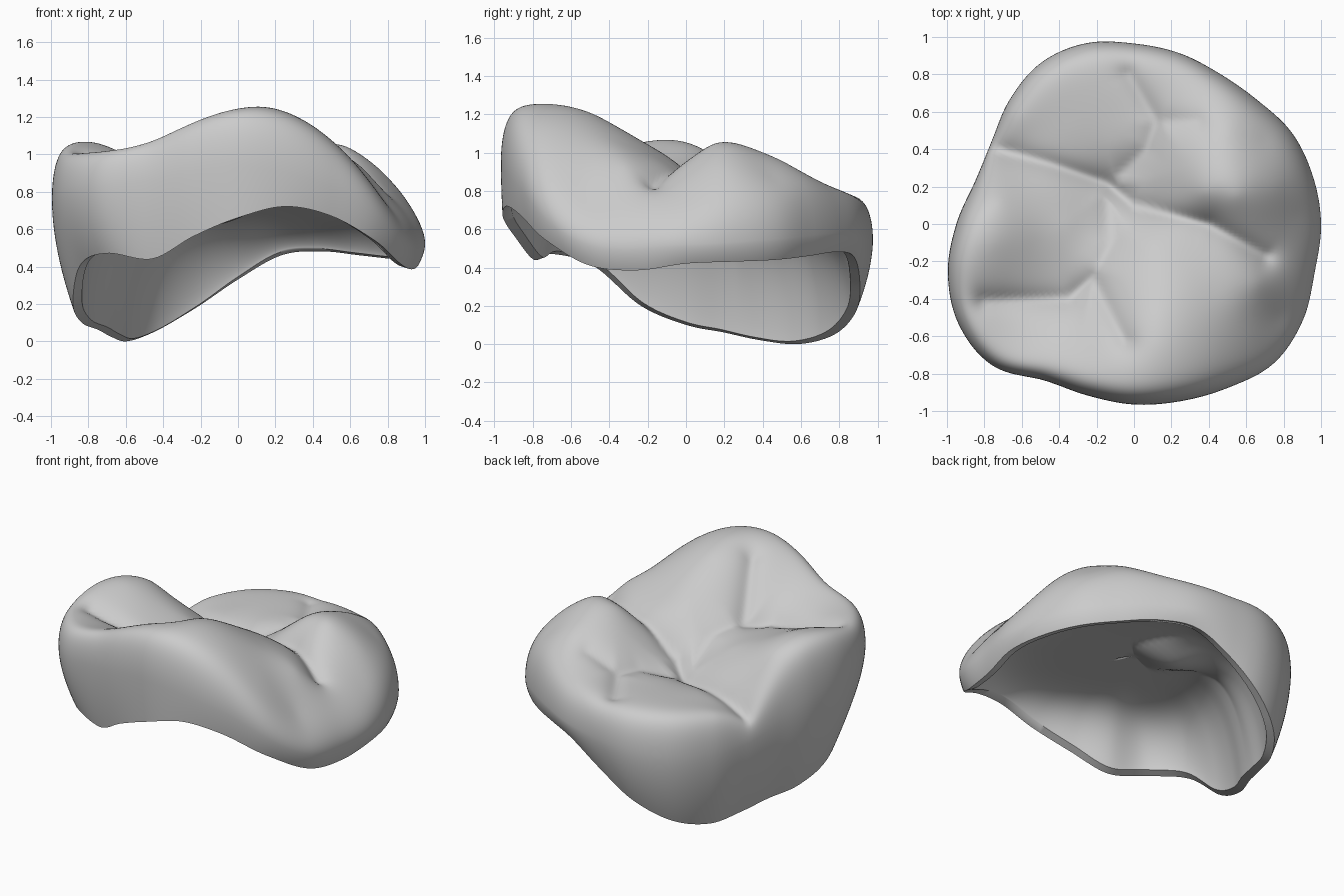
import bpy, bmesh, math
from mathutils import Vector

if "Cube" in bpy.data.objects:
    bpy.data.objects.remove(bpy.data.objects["Cube"])

# Outline radius and margin height every 15 degrees; equator height and margin taper every 30
OUTLINE = [1.0, .99, .975, .935, .925, .945, .965, 1.0, .995, .94, .88, .88,
           .95, 1.03, 1.08, 1.07, .965, .95, .965, .98, 1.01, 1.055, 1.04, 1.0]
MARGIN = [.42, .43, .44, .46, .48, .46, .33, .17, .05, 0, .02, .06,
          .1, .2, .41, .47, .44, .56, .66, .72, .67, .54, .41, .385]
EQUATOR = [.52, .55, .58, .56, .5, .52, .7, .8, .86, .95, .84, .53]
TAPER = [.97, .97, .97, .94, .9, .88, .88, .9, .95, .99, .985, .97]

# Cusp and fossa heights (x, y, z)
FRONT_CUSP = [(0, -.85, 1.25), (.2, -.82, 1.24), (-.35, -.77, 1.13), (-.6, -.68, 1.03),
              (.1, -.65, 1.25), (.42, -.7, 1.14), (.62, -.6, .96), (.78, -.5, .76),
              (.12, -.48, 1.2), (.15, -.3, 1.1), (.42, -.35, 1.06), (.1, -.1, .98),
              (.66, -.32, .94), (-.1, -.6, 1.17)]
RIGHT_CUSP = [(.38, .17, 1.03), (.55, .15, 1.05), (.76, .2, .92), (.88, .05, .77), (.5, .5, .96),
              (.5, .32, 1.03), (.4, .72, .85), (.7, .45, .88), (.65, -.14, .91), (.4, 0, .95),
              (.85, -.22, .75)]
LEFT_CUSP = [(-.75, -.1, 1.06), (-.8, -.28, 1.04), (-.72, .12, 1.0), (-.5, -.1, .95),
             (-.35, 0, .89), (-.15, 0, .83), (-.7, -.42, .99), (-.3, -.38, .93), (-.5, -.55, 1.0)]
BACK_CUSP = [(-.7, .38, .74), (-.12, .22, .74), (.1, .12, .84), (.12, .55, .82), (-.03, .8, .8),
             (-.35, .5, .77), (-.45, .78, .78), (-.65, .58, .76), (-.1, .42, .78)]
POINTS = FRONT_CUSP + RIGHT_CUSP + LEFT_CUSP + BACK_CUSP

# Fissures: polylines with depth
GROOVES = [(.07, [(-.74, .4), (-.45, .32), (-.15, .22), (0, .1), (.4, 0), (.7, -.17)]),
           (.055, [(-.8, -.41), (-.35, -.4), (-.22, -.29), (-.05, -.62)]),
           (.03, [(-.22, -.29), (-.12, -.1), (-.15, .22)]),
           (.04, [(-.12, .22), (.07, .4), (.12, .55), (-.03, .8)]),
           (.03, [(.12, .55), (.34, .55)])]


def around(table, a):
    """Periodic smooth interpolation of a table around the tooth."""
    n = len(table)
    f = a / (2 * math.pi) * n
    i = int(f)
    f -= i
    p, q, r, s = (table[(i + k) % n] for k in (-1, 0, 1, 2))
    return q + .5 * f * (r - p + f * (2*p - 5*q + 4*r - s + f * (3*(q - r) + s - p)))


def kernel(d2):
    return .5 * d2 * math.log(d2) if d2 > 1e-12 else 0


def solve(m):
    """Gaussian elimination on an augmented matrix."""
    n = len(m)
    for c in range(n):
        p = max(range(c, n), key=lambda r: abs(m[r][c]))
        m[c], m[p] = m[p], m[c]
        for r in range(n):
            if r != c:
                f = m[r][c] / m[c][c]
                m[r] = [u - f * v for u, v in zip(m[r], m[c])]
    return [m[i][n] / m[i][i] for i in range(n)]


# Thin plate surface through the cusp points
N = len(POINTS)
rows = [[kernel((x-u)**2 + (y-v)**2) + (.004 if i == j else 0) for j, (u, v, _) in enumerate(POINTS)]
        + [1, x, y, z] for i, (x, y, z) in enumerate(POINTS)]
rows += [[p[k] if k >= 0 else 1 for p in POINTS] + [0, 0, 0, 0] for k in (-1, 0, 1)]
W = solve(rows)


def base(x, y):
    return W[N] + W[N+1]*x + W[N+2]*y + sum(
        w * kernel((x-u)**2 + (y-v)**2) for w, (u, v, _) in zip(W, POINTS))


def fissure(x, y):
    total, p = 0, Vector((x, y))
    for depth, line in GROOVES:
        best = 9
        for a, b in zip(line, line[1:]):
            a, b = Vector(a), Vector(b)
            t = max(0, min(1, (p-a).dot(b-a) / (b-a).length_squared))
            best = min(best, (p - a.lerp(b, t)).length)
        total = max(total, depth * math.exp(-(math.hypot(best, .025) - .025) / .05))
    return total


def ceiling(x, y):
    """Flat-topped hollow that stays below the chewing surface."""
    return min(base(x, y) - .12, .74 - .13 * y)


SEG, TOP, WALL, INNER = 220, 52, 14, 26
columns = []
for s in range(SEG):
    a = 2 * math.pi * s / SEG
    c, d = math.cos(a), math.sin(a)
    R, low, eq, tap = (around(t, a) for t in (OUTLINE, MARGIN, EQUATOR, TAPER))
    col = []
    # Chewing surface, rolling over to the equator
    for i in range(1, TOP + 1):
        t = math.sin(math.pi / 2 * i / TOP)
        x, y = R * t * c, R * t * d
        h = base(x, y) - fissure(x, y)
        col.append((x, y, eq + (h - eq) * math.sqrt(max(0, 1 - t**20))))
    # Outer wall down to the margin
    for i in range(1, WALL + 1):
        t = i / WALL
        r = R * (1 - (1 - tap) * t**1.8)
        col.append((r * c, r * d, eq + (low - eq) * t))
    # Margin lip and hollow underside
    rim = R * tap - .05
    for i in range(INNER, 0, -1):
        t = math.sin(math.pi / 2 * i / INNER)
        x, y = rim * t * c, rim * t * d
        roof = max(ceiling(x, y), low + .04)
        col.append((x, y, low + .015 + (roof - low - .015) * (1 - t**6)**.7))
    columns.append(col)

bm = bmesh.new()
grid = [[bm.verts.new(p) for p in col] for col in columns]
top = bm.verts.new((0, 0, base(0, 0) - fissure(0, 0)))
roof = bm.verts.new((0, 0, ceiling(0, 0)))
for s in range(SEG):
    a, b = grid[s], grid[(s + 1) % SEG]
    bm.faces.new((top, a[0], b[0]))
    bm.faces.new((roof, b[-1], a[-1]))
    for i in range(len(a) - 1):
        bm.faces.new((a[i], a[i+1], b[i+1], b[i]))
bmesh.ops.recalc_face_normals(bm, faces=bm.faces)
lowest = min(v.co.z for v in bm.verts)
bmesh.ops.translate(bm, verts=bm.verts, vec=(0, 0, -lowest))
mesh = bpy.data.meshes.new("tooth_crown")
bm.to_mesh(mesh)
bm.free()
crown = bpy.data.objects.new("tooth_crown", mesh)
bpy.context.collection.objects.link(crown)
bpy.context.view_layer.objects.active = crown
crown.select_set(True)
bpy.ops.object.shade_smooth_by_angle(angle=math.radians(60))
